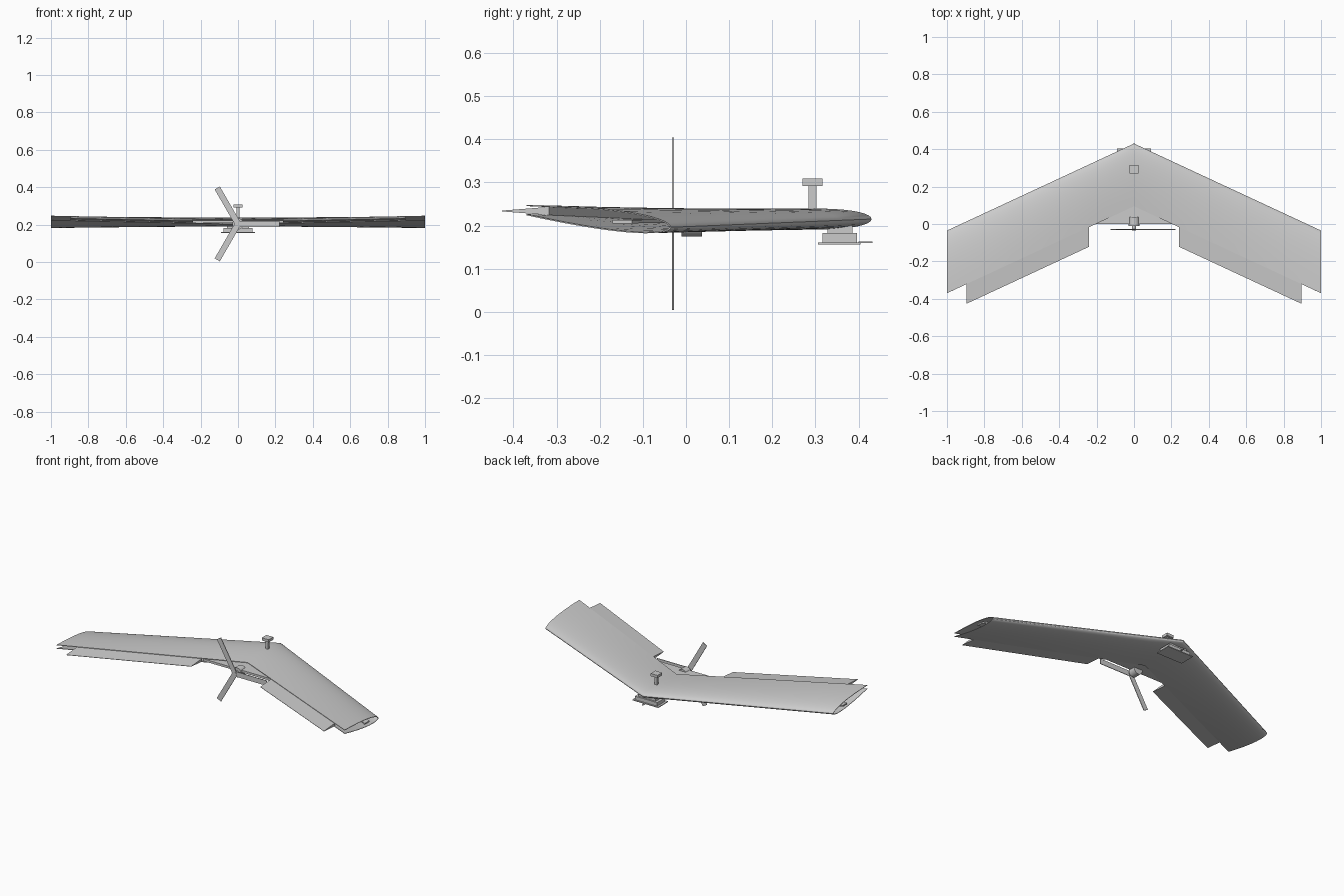
import bpy, bmesh, math
from mathutils import Matrix, Vector

if "Cube" in bpy.data.objects:
    bpy.data.objects.remove(bpy.data.objects["Cube"])

Z0, CUT, CHORD, TWIST = 0.215, 0.335, 0.44, 0.119


def make(name, verts, faces, fix=True):
    me = bpy.data.meshes.new(name)
    me.from_pydata(verts, [], faces)
    if fix:
        bm = bmesh.new()
        bm.from_mesh(me)
        bmesh.ops.recalc_face_normals(bm, faces=bm.faces)
        bm.to_mesh(me)
        bm.free()
    ob = bpy.data.objects.new(name, me)
    bpy.context.collection.objects.link(ob)
    return ob


def prism(name, bottom, top):
    n = len(bottom)
    faces = [list(range(n)), list(range(n, 2 * n))]
    faces += [[i, (i + 1) % n, n + (i + 1) % n, n + i] for i in range(n)]
    return make(name, list(bottom) + list(top), faces)


def box(name, x0, x1, y0, y1, z0, z1):
    c = [(x0, y0), (x1, y0), (x1, y1), (x0, y1)]
    return prism(name, [(*p, z0) for p in c], [(*p, z1) for p in c])


def cylinder(name, r, y0, y1, z, sides=20):
    ring = [(r * math.cos(2 * math.pi * i / sides), r * math.sin(2 * math.pi * i / sides))
            for i in range(sides)]
    ob = prism(name, [(a, y0, z + b) for a, b in ring], [(a, y1, z + b) for a, b in ring])
    smooth(ob)
    return ob


def smooth(ob):
    bpy.ops.object.select_all(action='DESELECT')
    ob.select_set(True)
    bpy.context.view_layer.objects.active = ob
    bpy.ops.object.shade_smooth_by_angle(angle=math.radians(30))


def lead(x):
    return 0.43 - 0.465 * abs(x)


def camber(x, d):
    return Z0 + abs(x) * TWIST * (d - 0.16)


def half(d, t=0.111):
    s = d / CHORD
    return 5 * t * CHORD * (0.2969 * math.sqrt(s) - 0.126 * s - 0.3516 * s**2
                            + 0.2843 * s**3 - 0.1036 * s**4)


# Hollow swept wing: twisted airfoil skin, open at tips and trailing edge
N, S = 14, 12
prof = [(CUT * (k / N) ** 2, sgn) for sgn, ks in ((1, range(N, -1, -1)), (-1, range(1, N + 1)))
        for k in ks]
P = len(prof)
verts, faces = [], []
for i in range(S + 1):
    x = -1 + 2 * i / S
    verts += [(x, lead(x) - d, camber(x, d) + s * half(d)) for d, s in prof]
for i in range(S):
    for k in range(P - 1):
        a, b = i * P + k, (i + 1) * P + k
        faces.append((a, b, b + 1, a + 1))
wing = make("wing_skin", verts, faces, fix=False)
mod = wing.modifiers.new("skin", 'SOLIDIFY')
mod.thickness, mod.offset = 0.003, -1
bpy.context.view_layer.objects.active = wing
bpy.ops.object.modifier_apply(modifier="skin")
smooth(wing)

for side, sg in (("right", 1), ("left", -1)):
    # Elevon wedge behind the trailing edge
    secs = []
    for x in (0.24, 0.895):
        z, yf, yb = camber(x, CUT), lead(x) - CUT + 0.004, lead(x) - CHORD
        secs.append([(sg * x, yf, z + 0.0095), (sg * x, yf, z - 0.0095),
                     (sg * x, yb, z - 0.001), (sg * x, yb, z + 0.001)])
    prism(side + "_elevon", *secs)
    # Spar inside the wing
    secs = []
    for x in (0, 1.0):
        z, y = camber(x, 0.11), lead(x)
        secs.append([(sg * x, y - 0.09, z - 0.004), (sg * x, y - 0.135, z - 0.004),
                     (sg * x, y - 0.135, z + 0.004), (sg * x, y - 0.09, z + 0.004)])
    prism(side + "_spar", *secs)

# Centre plate filling the notch behind the wing
tri = [(-0.24, 0), (0.24, 0), (0.24, -0.012 + 0.012), (0, 0.11)]
tri = [tri[0], tri[1], tri[3]]
prism("centre_plate", [(*p, 0.208) for p in tri], [(*p, 0.222) for p in tri])

# Pusher motor, shaft and three-blade propeller
ZP = 0.204
cylinder("motor", 0.03, -0.01, 0.037, ZP)
cylinder("propeller_hub", 0.012, -0.034, -0.01, ZP)
for i in range(3):
    blade = box("propeller_blade_%d" % (i + 1), 0, 0.222, -0.032, -0.028, -0.016, 0.016)
    blade.data.transform(Matrix.Translation(Vector((0, 0, ZP)))
                         @ Matrix.Rotation(i * 2 * math.pi / 3, 4, 'Y'))

# Antenna mast on top
box("mast", -0.009, 0.009, 0.284, 0.302, 0.225, 0.293)
box("mast_head", -0.024, 0.024, 0.27, 0.316, 0.292, 0.309)

# Sensor pod below the nose
box("pod_neck", -0.06, 0.06, 0.328, 0.386, 0.182, 0.2)
box("pod_body", -0.077, 0.077, 0.316, 0.396, 0.161, 0.183)
box("pod_plate", -0.09, 0.09, 0.306, 0.404, 0.156, 0.161)
box("pod_probe", -0.004, 0.004, 0.40, 0.432, 0.159, 0.163)
